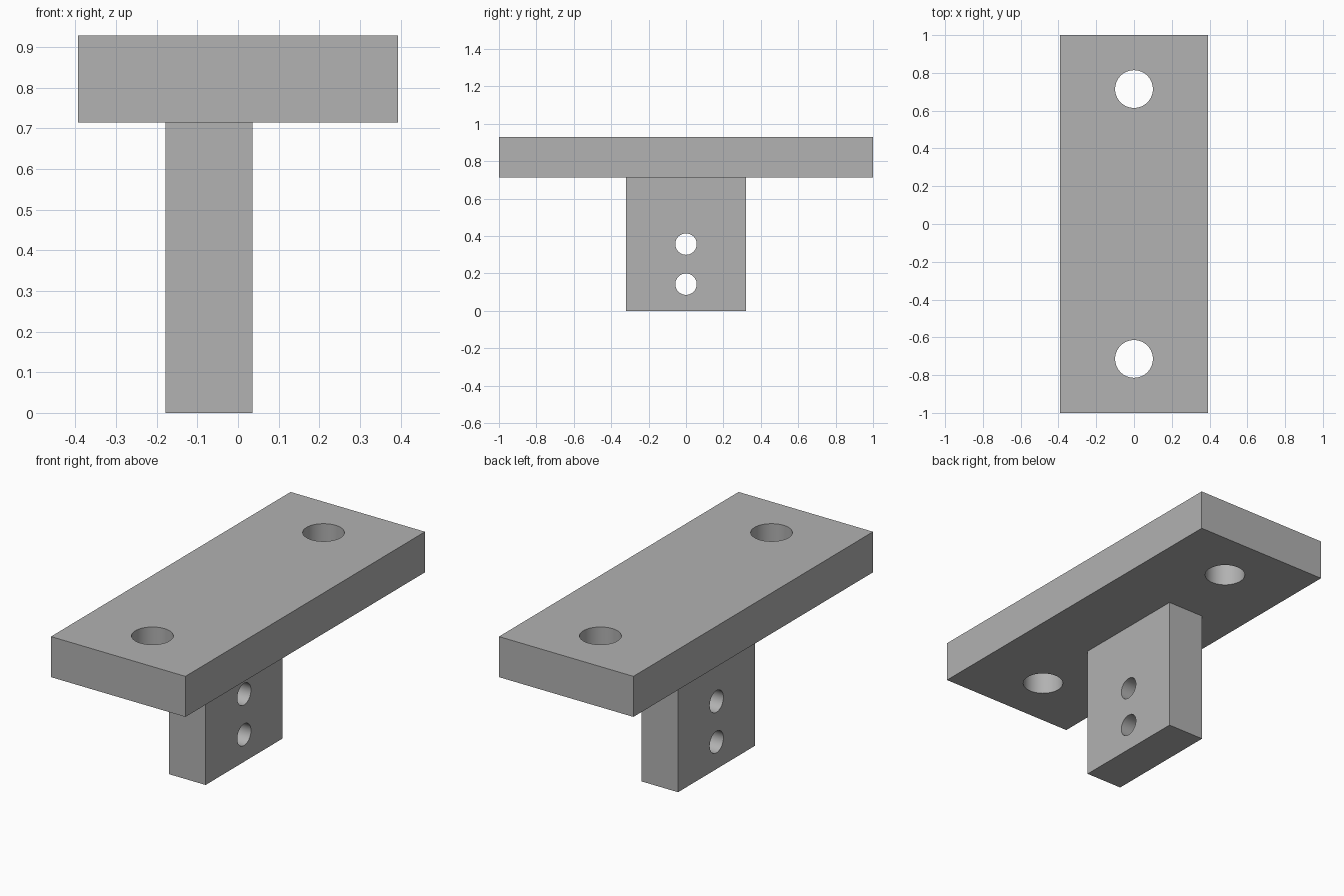
import bpy
from math import pi

default = bpy.data.objects.get("Cube")
if default:
    bpy.data.objects.remove(default, do_unlink=True)

UNIT = 1 / 14  # half of the length is 14 units

grey = bpy.data.materials.new("plain grey")
grey.use_nodes = True
colour = (0.445, 0.445, 0.445, 1)
grey.diffuse_color = colour
grey.node_tree.nodes["Principled BSDF"].inputs["Base Color"].default_value = colour


def box(name, low, high):
    """Box between two corners, given in units."""
    centre = [(a + b) / 2 * UNIT for a, b in zip(low, high)]
    bpy.ops.mesh.primitive_cube_add(size=1, location=centre)
    ob = bpy.context.object
    ob.name = name
    ob.scale = [(b - a) * UNIT for a, b in zip(low, high)]
    bpy.ops.object.transform_apply(location=True, rotation=False, scale=True)
    ob.data.materials.append(grey)
    return ob


def cylinder(name, radius, depth, centre, rotation=(0, 0, 0)):
    """Round cutter for a through hole."""
    bpy.ops.mesh.primitive_cylinder_add(
        vertices=64, radius=radius * UNIT, depth=depth * UNIT,
        location=[c * UNIT for c in centre], rotation=rotation)
    ob = bpy.context.object
    ob.name = name
    ob.hide_render = True
    ob.data.materials.append(grey)
    return ob


def combine(target, other, operation):
    """Apply a boolean and remove the helper."""
    mod = target.modifiers.new(operation.lower(), 'BOOLEAN')
    mod.operation = operation
    mod.solver = 'EXACT'
    mod.object = other
    bpy.context.view_layer.objects.active = target
    bpy.ops.object.modifier_apply(modifier=mod.name)
    bpy.data.objects.remove(other, do_unlink=True)


# Mounting plate and offset stem, fused into one bracket
bracket = box("mounting_bracket", (-5.5, -14, 10), (5.5, 14, 13))
stem = box("stem", (-2.5, -4.5, 0), (0.5, 4.5, 11.5))
combine(bracket, stem, 'UNION')

# Vertical bolt holes near the plate ends
for side in (-1, 1):
    combine(bracket, cylinder("bolt_hole_cutter", 1.4, 8, (0, side * 10, 11.5)), 'DIFFERENCE')

# Cross holes through the stem
for height in (2, 5):
    combine(bracket, cylinder("cross_hole_cutter", 0.8, 8, (-1, 0, height), (0, pi / 2, 0)),
            'DIFFERENCE')

# Smooth hole walls, sharp edges
bpy.ops.object.select_all(action='DESELECT')
bracket.select_set(True)
bpy.context.view_layer.objects.active = bracket
bpy.ops.object.shade_smooth_by_angle(angle=pi / 6)
